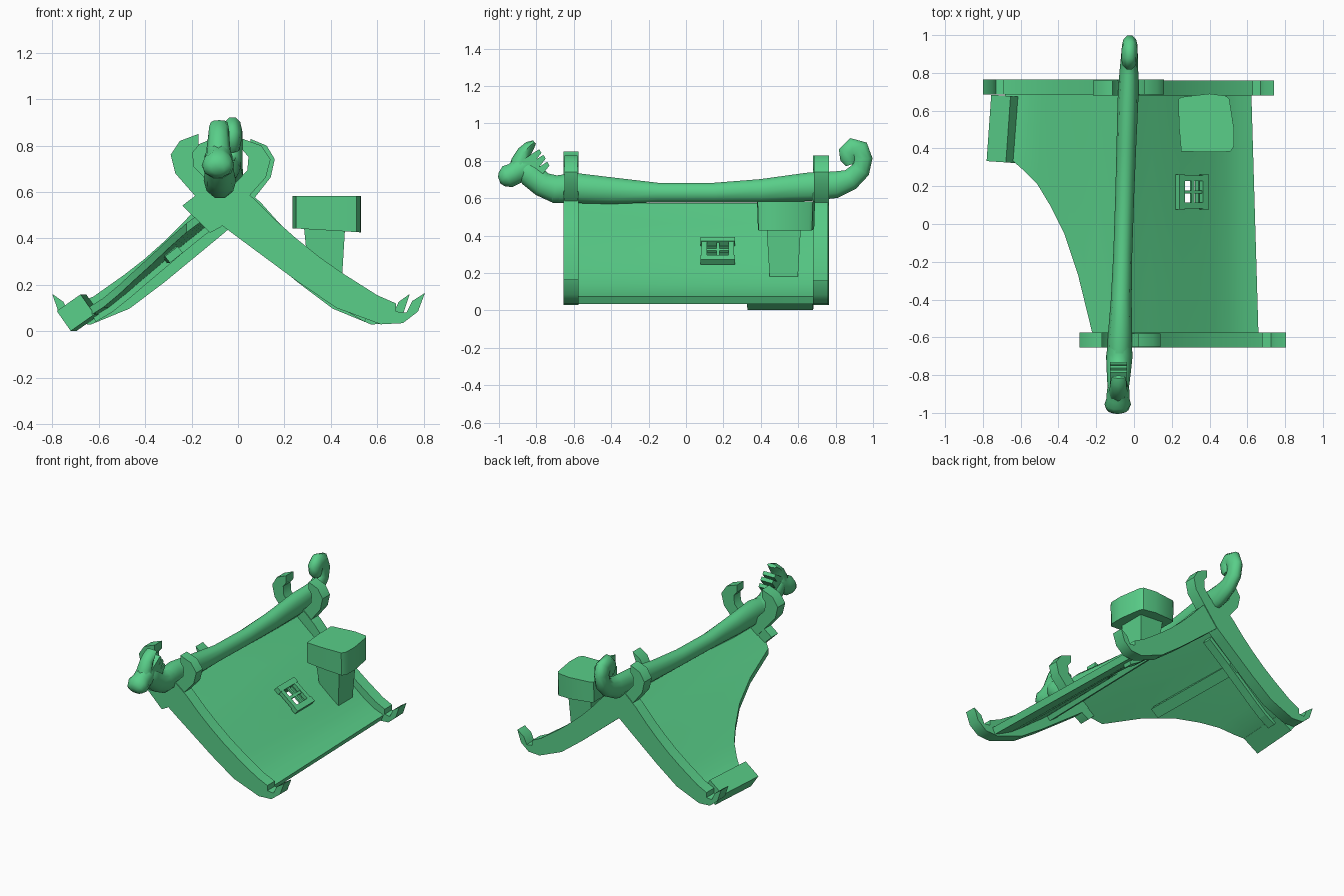
import bpy, bmesh, math
from mathutils import Vector

if "Cube" in bpy.data.objects:
    bpy.data.objects.remove(bpy.data.objects["Cube"])

GREEN = bpy.data.materials.new("green")
GREEN.diffuse_color = (.10, .62, .25, 1)
GREEN.use_nodes = True
GREEN.node_tree.nodes["Principled BSDF"].inputs["Base Color"].default_value = GREEN.diffuse_color


def cx(y):
    # ridge line drifts slightly in x from front to back
    return -0.075 + 0.045 * (y + 0.62) / 1.34


def sc(y):
    # roof narrows toward the back
    return 1 - 0.115 * (y + 0.62) / 1.34


def finish(name, bm, smooth=None):
    bmesh.ops.recalc_face_normals(bm, faces=bm.faces)
    me = bpy.data.meshes.new(name)
    bm.to_mesh(me)
    bm.free()
    me.materials.append(GREEN)
    ob = bpy.data.objects.new(name, me)
    bpy.context.collection.objects.link(ob)
    bpy.ops.object.select_all(action='DESELECT')
    ob.select_set(True)
    bpy.context.view_layer.objects.active = ob
    if smooth:
        bpy.ops.object.shade_smooth_by_angle(angle=math.radians(smooth))
    return ob


def extrude(name, pts, lo, hi, axis='y', smooth=None):
    put = {'y': lambda p, t: (p[0], t, p[1]), 'x': lambda p, t: (t, p[0], p[1]),
           'z': lambda p, t: (p[0], p[1], t)}[axis]
    bm = bmesh.new()
    a, b = [[bm.verts.new(put(p, t)) for p in pts] for t in (lo, hi)]
    bm.faces.new(a)
    bm.faces.new(b)
    for i in range(len(pts)):
        j = (i + 1) % len(pts)
        bm.faces.new((a[i], a[j], b[j], b[i]))
    return finish(name, bm, smooth)


def box(name, loc, size, rot=(0, 0, 0)):
    bm = bmesh.new()
    bmesh.ops.create_cube(bm, size=1)
    for v in bm.verts:
        v.co = Vector(v.co[i] * size[i] for i in range(3))
    ob = finish(name, bm)
    ob.location, ob.rotation_euler = loc, rot
    return ob


def sweep(name, path, n=10):
    # path of (y, z, side radius, height radius) lofted with oval rings
    bm = bmesh.new()
    rings = []
    for i, (y, z, rx, rn) in enumerate(path):
        p, q = path[max(i - 1, 0)], path[min(i + 1, len(path) - 1)]
        t = Vector((q[0] - p[0], q[1] - p[1])).normalized()
        ring = []
        for k in range(n):
            a = 2 * math.pi * k / n
            s = math.sin(a) * rn
            ring.append(bm.verts.new((cx(y) + math.cos(a) * rx, y - t.y * s, z + t.x * s)))
        rings.append(ring)
    for r, s in zip(rings, rings[1:]):
        for k in range(n):
            j = (k + 1) % n
            bm.faces.new((r[k], r[j], s[j], s[k]))
    bm.faces.new(rings[0])
    bm.faces.new(rings[-1])
    return finish(name, bm, 50)


# roof slopes: curved slabs, the left one with a broken front edge
SLOPE = [(0, .575), (.08, .515), (.15, .465), (.24, .40), (.33, .33), (.42, .262),
         (.50, .20), (.58, .143), (.66, .10), (.735, .075)]
BROKEN = [-.62, -.62, -.57, -.27, -.05, .10, .21, .28, .34, .33]


def slope(name, side, fronts, thick=.04):
    bm = bmesh.new()
    rows = []
    for (u, z), y0 in zip(SLOPE, fronts):
        row = []
        for dz in (0, -thick):
            w = u - .02 if dz and u > .7 else u
            for k in range(5):
                y = y0 + (.72 - y0) * k / 4
                row.append(bm.verts.new((cx(y) + side * w * sc(y), y, z + dz)))
        rows.append(row)
    order = [0, 1, 2, 3, 4, 9, 8, 7, 6, 5]
    for r, s in zip(rows, rows[1:]):
        for k in range(10):
            a, b = order[k], order[(k + 1) % 10]
            bm.faces.new((r[a], r[b], s[b], s[a]))
    for r in (rows[0], rows[-1]):
        for k in range(4):
            bm.faces.new((r[k], r[k + 1], r[k + 6], r[k + 5]))
    return finish(name, bm, 30)


right = slope("right_roof_slope", 1, [-.61] * 10)
slope("left_roof_slope", -1, BROKEN)

# window opening cut through the right slope
ROT = math.radians(38)
WIN = Vector((.308, .17, .32))
cutter = box("window_cutter", WIN, (.125, .12, .3), (0, ROT, 0))
mod = right.modifiers.new("window", 'BOOLEAN')
mod.operation, mod.object, mod.solver = 'DIFFERENCE', cutter, 'EXACT'
bpy.context.view_layer.objects.active = right
bpy.ops.object.modifier_apply(modifier="window")
bpy.data.objects.remove(cutter)


# window frame and crossbars lying on the slope
def win_part(name, dx, dy, size):
    off = Vector((dx * math.cos(ROT), dy, -dx * math.sin(ROT)))
    box(name, WIN + off, size, (0, ROT, 0))


for s in (-1, 1):
    win_part("window_rail", s * .08, 0, (.038, .185, .032))
    win_part("window_stile", 0, s * .072, (.14, .03, .026))
win_part("window_bar", 0, 0, (.13, .016, .014))
win_part("window_crossbar", 0, 0, (.018, .13, .014))

# gable boards: a crossing curl at the top, a hook at the eave
CURL = [(0, .46), (-.125, .60), (-.195, .68), (-.215, .76), (-.175, .82), (-.095, .85),
        (-.095, .80), (-.12, .77), (-.115, .71), (-.058, .65), (.05, .645)]
ARM = [(.145, .57), (.235, .48), (.325, .40), (.425, .32), (.525, .25), (.675, .155), (.755, .12),
       (.755, .085), (.80, .08), (.825, .13), (.88, .165), (.85, .085), (.785, .035),
       (.69, .03), (.5, .10), (.33, .215), (.08, .40)]
STUB = [(.165, .555), (.045, .435)]


def gable(name, side, pts, y0, y1, s, sz):
    c = cx((y0 + y1) / 2)
    extrude(name, [(c + side * u * s, z * sz) for u, z in pts], y0, y1, 'y', 40)


gable("front_right_board", 1, CURL + ARM, -.655, -.575, 1, 1)
gable("front_left_board_stub", -1, CURL + STUB, -.65, -.58, 1, .975)
gable("back_right_board", 1, CURL + ARM, .68, .76, .875, .975)
gable("back_left_board", -1, CURL + ARM, .685, .765, .875, .975)

# timbers below the slopes
for side, y0 in ((-1, -.12), (1, -.58)):
    z, u = .345, .26
    yc = (y0 + .69) / 2
    box("purlin", (cx(yc) + side * u * sc(yc), yc, z - .015), (.07, .69 - y0, .035),
        (0, side * ROT, -side * .02))
    low = [(u * .9, z - .04) for u, z in SLOPE[1:-1]]
    low = low + [(u - .015, z - .03) for u, z in reversed(low)]
    extrude("rafter", [(cx(.6) + side * u, z + .01) for u, z in low], .56, .62)
box("left_eave_beam", (-.687, .503, .08), (.125, .352, .105),
    (0, math.radians(-35), math.radians(-4)))

# chimney: tapered shaft and a flared, slightly uneven cap
shaft = extrude("chimney_shaft", [(.283, .46), (.462, .46), (.445, .18), (.30, .29)], .43, .615)
for v in shaft.data.vertices:
    if v.co.z < .4:
        v.co.y = .523 + (v.co.y - .523) * .82
cap = extrude("chimney_cap", [(.25, .385), (.38, .38), (.51, .383), (.528, .41), (.53, .50), (.505, .66),
                              (.49, .678), (.40, .69), (.25, .672), (.235, .66), (.238, .52)],
              .435, .582, 'z', 40)
for v in cap.data.vertices:
    if v.co.z < .5:
        v.co.z -= (v.co.x - .38) * .06
        v.co.y = .53 + (v.co.y - .53) * .97

# ridge beam with curled tail
sweep("ridge_beam_and_tail", [
    (-.72, .645, .065, .075), (-.6, .655, .065, .085), (-.4, .64, .055, .075),
    (-.15, .63, .05, .055), (.15, .63, .05, .055), (.4, .64, .052, .065),
    (.65, .66, .055, .08), (.80, .672, .05, .075), (.88, .70, .045, .06),
    (.932, .75, .042, .055), (.943, .81, .042, .057), (.925, .858, .042, .06),
    (.89, .866, .042, .06), (.87, .845, .042, .058), (.872, .81, .038, .05),
    (.882, .78, .03, .03)])

# carved head: neck, snout, swept-back crest and mane fins
sweep("neck", [(-.60, .655, .06, .08), (-.70, .648, .07, .078), (-.77, .675, .065, .07),
               (-.83, .725, .06, .07), (-.88, .765, .055, .06), (-.90, .78, .03, .03)])
sweep("snout", [(-.84, .79, .045, .05), (-.88, .755, .06, .068), (-.92, .73, .06, .062),
                (-.955, .715, .07, .065), (-.985, .70, .058, .042), (-.998, .695, .03, .02)])
sweep("crest", [(-.89, .75, .055, .06), (-.885, .80, .05, .048), (-.865, .845, .045, .038),
                (-.835, .88, .042, .028), (-.81, .90, .036, .012)], 8)
for y, z in ((-.785, .862), (-.762, .832), (-.742, .795)):
    extrude("mane_fin", [(y, z), (y + .012, z - .02), (y - .05, z - .10), (y - .10, z - .065)],
            cx(-.8) - .045, cx(-.8) + .045, 'x')
